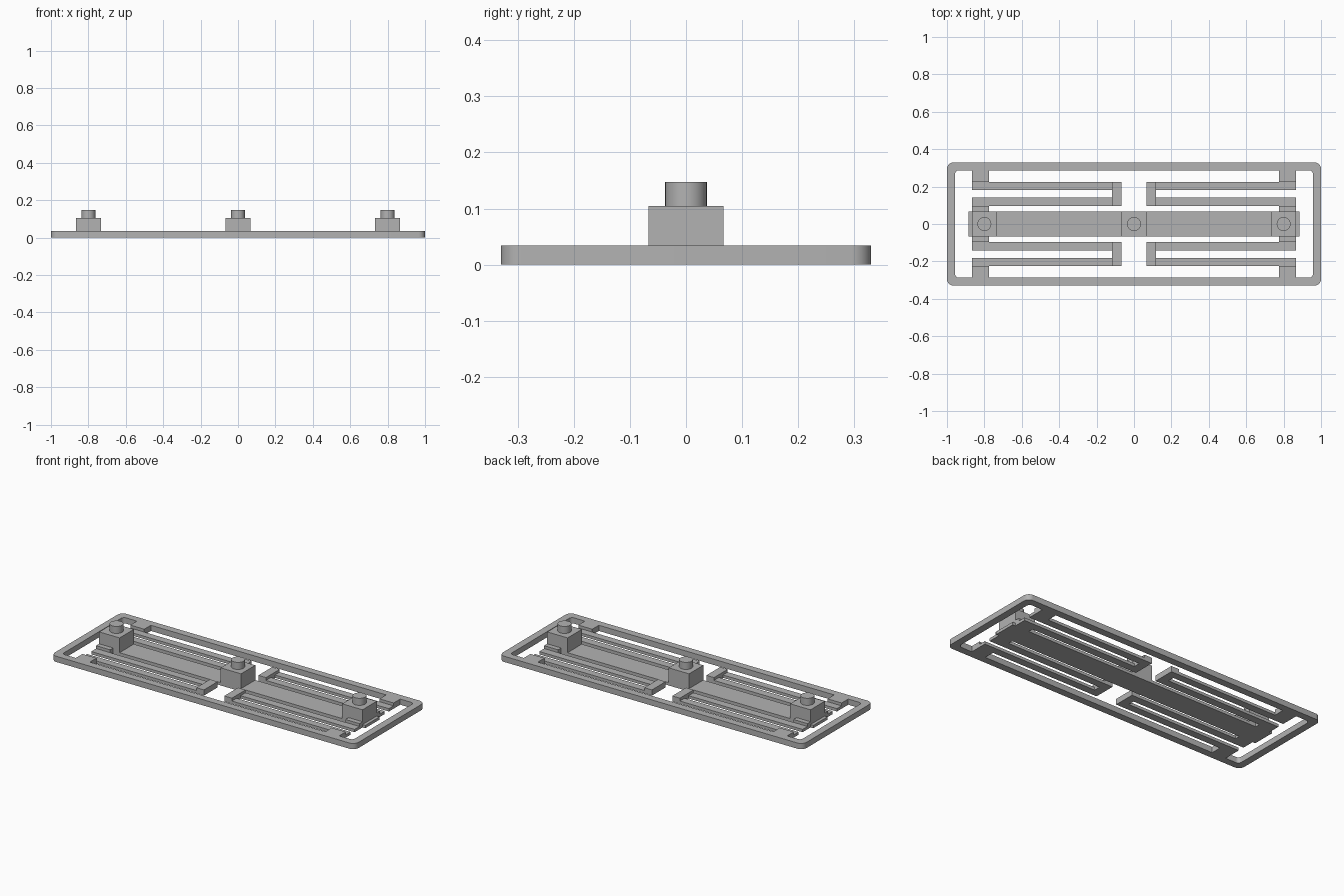
import bpy
import bmesh
from math import cos, sin, pi, radians

cube = bpy.data.objects.get("Cube")
if cube:
    bpy.data.objects.remove(cube, do_unlink=True)

grey = bpy.data.materials.new("plain grey")
grey.use_nodes = True
grey.diffuse_color = (0.45, 0.45, 0.45, 1)
grey.node_tree.nodes["Principled BSDF"].inputs["Base Color"].default_value = grey.diffuse_color

FULL = 0.034   # height of frame, tabs and links
THIN = 0.017   # height of flexing arms and bar
BAR = 0.067    # half width of bar and blocks


def finish(name, bm, smooth=False):
    bmesh.ops.recalc_face_normals(bm, faces=bm.faces)
    mesh = bpy.data.meshes.new(name)
    bm.to_mesh(mesh)
    bm.free()
    obj = bpy.data.objects.new(name, mesh)
    mesh.materials.append(grey)
    bpy.context.collection.objects.link(obj)
    if smooth:
        bpy.ops.object.select_all(action='DESELECT')
        obj.select_set(True)
        bpy.context.view_layer.objects.active = obj
        bpy.ops.object.shade_smooth_by_angle(angle=radians(30))
    return obj


def box(name, x0, x1, y0, y1, z0, z1):
    bm = bmesh.new()
    bmesh.ops.create_cube(bm, size=1)
    for v in bm.verts:
        v.co.x = x0 if v.co.x < 0 else x1
        v.co.y = y0 if v.co.y < 0 else y1
        v.co.z = z0 if v.co.z < 0 else z1
    return finish(name, bm)


def rounded_loop(bm, hx, hy, r, z, steps=8):
    verts = []
    for k, (sx, sy) in enumerate([(1, 1), (-1, 1), (-1, -1), (1, -1)]):
        for i in range(steps + 1):
            a = (k + i / steps) * pi / 2
            verts.append(bm.verts.new((sx * (hx - r) + r * cos(a),
                                       sy * (hy - r) + r * sin(a), z)))
    return verts


# Outer frame: a rounded ring
bm = bmesh.new()
loops = [rounded_loop(bm, 1, 0.33, 0.036, 0), rounded_loop(bm, 1, 0.33, 0.036, FULL),
         rounded_loop(bm, 0.957, 0.287, 0.02, FULL), rounded_loop(bm, 0.957, 0.287, 0.02, 0)]
for a, b in zip(loops, loops[1:] + loops[:1]):
    for i in range(len(a)):
        j = (i + 1) % len(a)
        bm.faces.new((a[i], a[j], b[j], b[i]))
finish("outer_frame", bm, True)

# Central bar
box("central_bar", -0.885, 0.885, -BAR, BAR, 0, THIN)

# Folded spring arms, one set in each quarter
# name, inner x, outer x, inner y, outer y, height
spring = [
    ("frame_tab", 0.775, 0.867, 0.225, 0.29, FULL),
    ("outer_arm", 0.117, 0.867, 0.181, 0.225, THIN),
    ("arm_link", 0.067, 0.117, 0.096, 0.225, FULL),
    ("inner_arm", 0.117, 0.867, 0.096, 0.142, THIN),
    ("bar_tab", 0.775, 0.867, BAR, 0.096, FULL),
]
for sx, side in ((1, "left"), (-1, "right")):
    for sy, end in ((-1, "front"), (1, "back")):
        for name, x0, x1, y0, y1, h in spring:
            xa, xb = sorted((sx * x0, sx * x1))
            ya, yb = sorted((sy * y0, sy * y1))
            box(f"{name}_{end}_{side}", xa, xb, ya, yb, 0, h)

# Blocks with round pegs
for x, side in ((-0.8, "right"), (0, "middle"), (0.8, "left")):
    box(f"block_{side}", x - BAR, x + BAR, -BAR, BAR, THIN, 0.105)
    bm = bmesh.new()
    bmesh.ops.create_cone(bm, cap_ends=True, segments=40, radius1=0.037,
                          radius2=0.037, depth=0.042)
    bmesh.ops.translate(bm, verts=bm.verts, vec=(x, 0, 0.126))
    finish(f"peg_{side}", bm, True)
